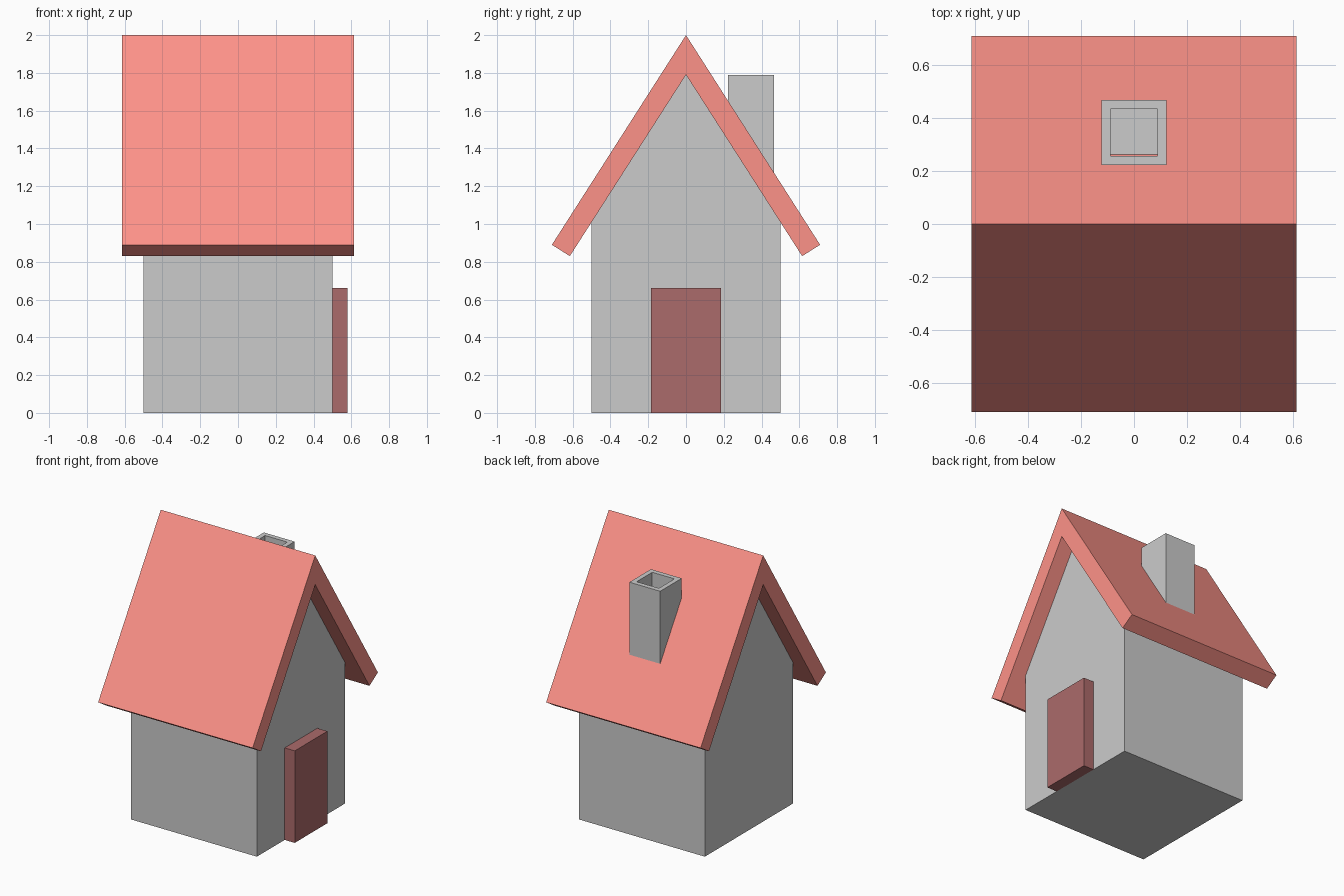
import bpy, bmesh

if "Cube" in bpy.data.objects:
    bpy.data.objects.remove(bpy.data.objects["Cube"])


def paint(obj, name, rgb):
    mat = bpy.data.materials.new(name)
    mat.diffuse_color = (*rgb, 1)
    mat.use_nodes = True
    mat.node_tree.nodes["Principled BSDF"].inputs["Base Color"].default_value = mat.diffuse_color
    obj.data.materials.append(mat)


def finish(name, bm):
    bmesh.ops.recalc_face_normals(bm, faces=bm.faces)
    mesh = bpy.data.meshes.new(name)
    bm.to_mesh(mesh)
    bm.free()
    obj = bpy.data.objects.new(name, mesh)
    bpy.context.collection.objects.link(obj)
    return obj


def extrude_profile(name, points, x0, x1):
    """Extrude a closed (y, z) outline along x."""
    bm = bmesh.new()
    face = bm.faces.new([bm.verts.new((x0, y, z)) for y, z in points])
    new = bmesh.ops.extrude_face_region(bm, geom=[face])["geom"]
    verts = [v for v in new if isinstance(v, bmesh.types.BMVert)]
    bmesh.ops.translate(bm, verts=verts, vec=(x1 - x0, 0, 0))
    return finish(name, bm)


def mirrored(half):
    """Complete a right-hand half outline that starts and/or ends on y = 0."""
    return half + [(-y, z) for y, z in reversed(half) if y > 0]


# Walls with gable ends, closed at the bottom
extrude_profile("walls", mirrored([(0.5, 0), (0.5, 1.015), (0, 1.79)]), -0.5, 0.5)

# Pitched roof slab, overhanging on all sides
roof = extrude_profile(
    "roof",
    [(0, 2), (0.71, 0.89), (0.615, 0.83), (0, 1.79), (-0.615, 0.83), (-0.71, 0.89)],
    -0.613, 0.613)
paint(roof, "roof_red", (0.99, 0.29, 0.25))

# Door slab on the gable end
door = extrude_profile("door", mirrored([(0.185, 0), (0.185, 0.66)]), 0.5, 0.58)
paint(door, "door_brown", (0.41, 0.145, 0.145))

# Chimney: box with an inset, sunken flue
bm = bmesh.new()
bmesh.ops.create_cube(bm, size=1)
bmesh.ops.scale(bm, verts=bm.verts, vec=(0.244, 0.244, 0.79))
bmesh.ops.translate(bm, verts=bm.verts, vec=(0, 0.345, 1.395))
top = max(bm.faces, key=lambda f: f.calc_center_median().z)
bmesh.ops.inset_region(bm, faces=[top], thickness=0.048)
new = bmesh.ops.extrude_face_region(bm, geom=[top])["geom"]
bmesh.ops.delete(bm, geom=[top], context="FACES_ONLY") if top.is_valid else None
flue = [v for v in new if isinstance(v, bmesh.types.BMVert)]
bmesh.ops.translate(bm, verts=flue, vec=(0, 0, -0.2))
finish("chimney", bm)
